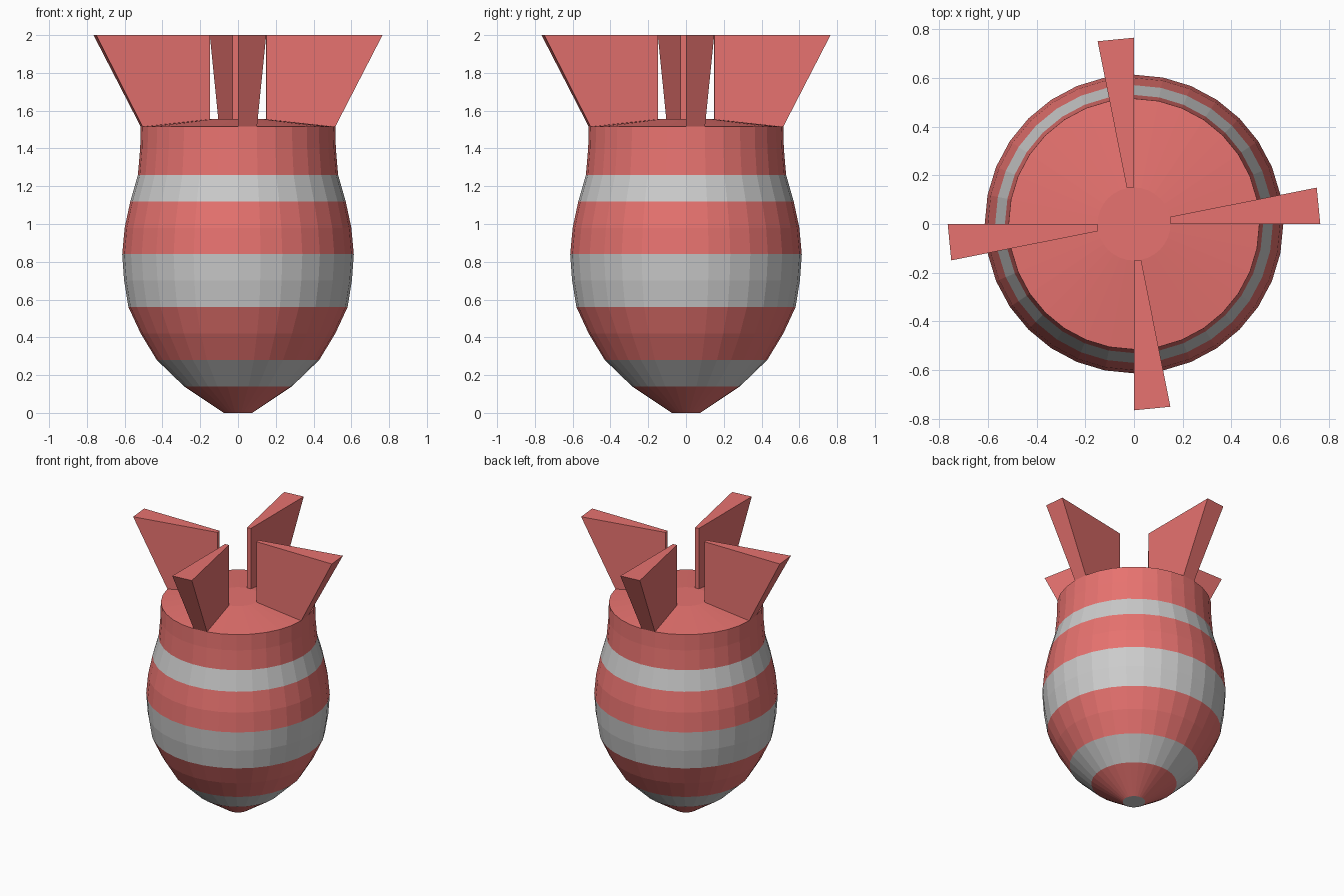
import bpy, bmesh, math

if "Cube" in bpy.data.objects:
    bpy.data.objects.remove(bpy.data.objects["Cube"])

SIDES = 32
# (radius, height) of each ring, nose to tail
PROFILE = [(0.075, 0), (0.285, 0.14), (0.43, 0.28), (0.515, 0.42), (0.58, 0.56),
           (0.603, 0.70), (0.613, 0.84), (0.60, 0.98), (0.57, 1.12), (0.53, 1.26),
           (0.518, 1.40), (0.515, 1.515), (0.15, 1.555)]
GREY_BANDS = {1, 4, 5, 8}
CAP = len(PROFILE) - 2

red = bpy.data.materials.new("red_paint")
red.diffuse_color = (0.8, 0.17, 0.16, 1)
red.use_nodes = True
red.node_tree.nodes["Principled BSDF"].inputs["Base Color"].default_value = red.diffuse_color
grey = bpy.data.materials.new("grey_paint")
grey.diffuse_color = (0.6, 0.6, 0.6, 1)
grey.use_nodes = True
grey.node_tree.nodes["Principled BSDF"].inputs["Base Color"].default_value = grey.diffuse_color

bm = bmesh.new()

# Striped shell: rings of quads
rings = []
for r, z in PROFILE:
    rings.append([bm.verts.new((r * math.cos(math.tau * i / SIDES),
                                r * math.sin(math.tau * i / SIDES), z))
                  for i in range(SIDES)])
fin_bases = []
for band, (low, high) in enumerate(zip(rings, rings[1:])):
    for i in range(SIDES):
        j = (i + 1) % SIDES
        face = bm.faces.new((low[i], low[j], high[j], high[i]))
        face.material_index = int(band in GREY_BANDS)
        if band == CAP and i % (SIDES // 4) == 0:
            fin_bases.append(face)

# Nose tip and centre of the tail cap
bm.faces.new(rings[0][::-1]).material_index = 1
bm.faces.new(rings[-1])

# Four tail fins, extruded from cap segments and flared outward
for face in bmesh.ops.extrude_discrete_faces(bm, faces=fin_bases)["faces"]:
    for v in face.verts:
        flare = 0.765 / 0.515 if v.co.xy.length > 0.3 else 1
        v.co.x *= flare
        v.co.y *= flare
        v.co.z = 2

bmesh.ops.recalc_face_normals(bm, faces=bm.faces)
mesh = bpy.data.meshes.new("finned_shell")
bm.to_mesh(mesh)
bm.free()
mesh.materials.append(red)
mesh.materials.append(grey)
shell = bpy.data.objects.new("finned_shell", mesh)
bpy.context.collection.objects.link(shell)
